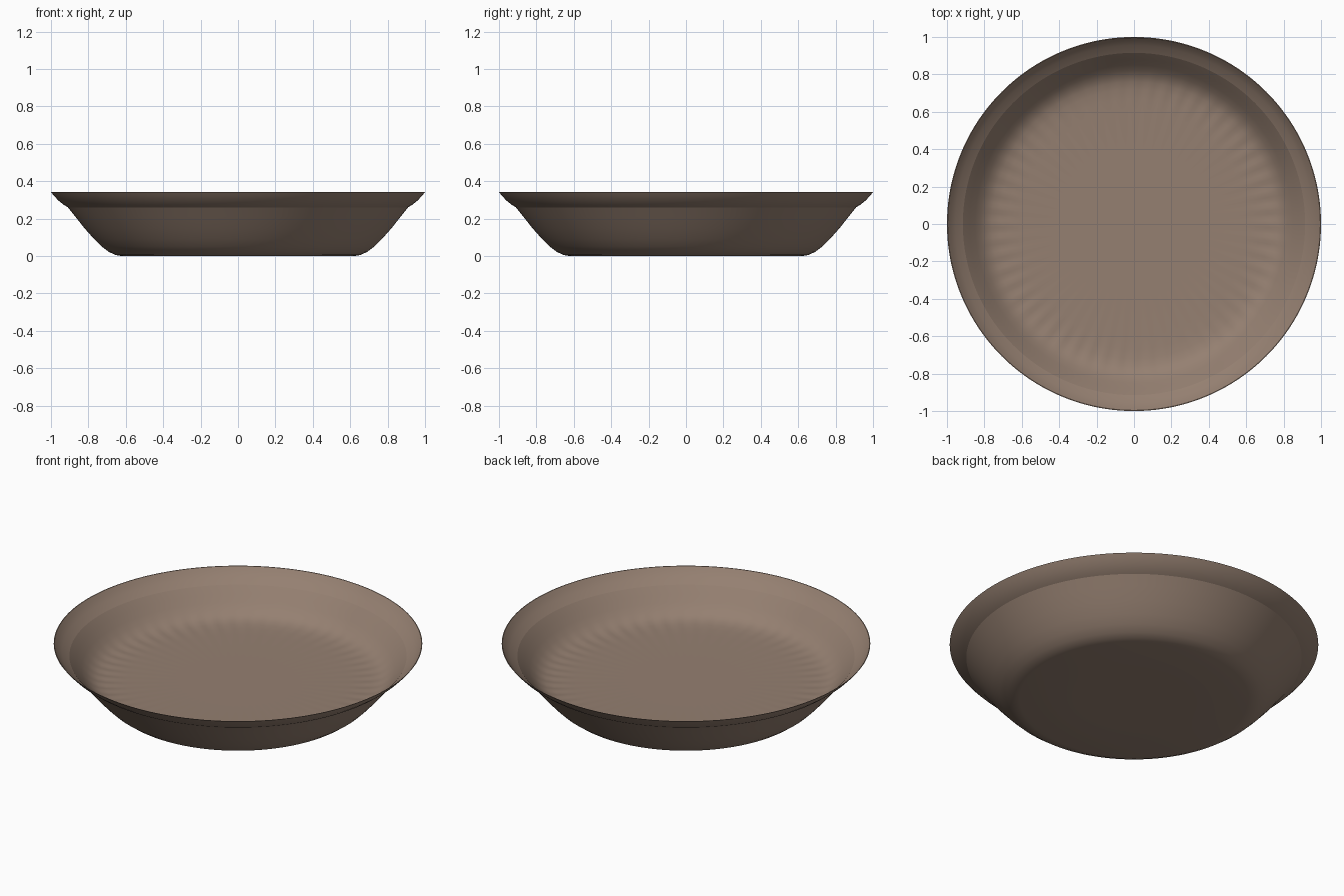
import bpy, bmesh, math

if "Cube" in bpy.data.objects:
    bpy.data.objects.remove(bpy.data.objects["Cube"])

SEGMENTS = 256
FLUTES = 56

# Profiles as (radius, height): outside from foot to lip, inside from lip to floor
outer = [(0.3, 0.0), (0.62, 0.0), (0.655, 0.006), (0.69, 0.022), (0.73, 0.052), (0.77, 0.092),
         (0.82, 0.148), (0.87, 0.211), (0.91, 0.261),
         (0.93, 0.273), (0.96, 0.297), (0.985, 0.323), (1.0, 0.342)]
inner = [(0.996, 0.342), (0.98, 0.322), (0.955, 0.297), (0.915, 0.268),
         (0.88, 0.229), (0.85, 0.193), (0.82, 0.162), (0.79, 0.140),
         (0.76, 0.128), (0.72, 0.121), (0.67, 0.118), (0.60, 0.116), (0.3, 0.115)]
CREASES = (8, len(outer) - 1, len(outer) + 3)  # rings with a hard edge


def flute(r, a):
    # Faint radial ripples where the floor turns up into the wall
    fade = max(0.0, 1 - abs(r - 0.72) / 0.11)
    return 0.0022 * fade * math.cos(FLUTES * a)


def lathe(name, outside, inside):
    bm = bmesh.new()
    rings = []
    for i, (r, z) in enumerate(outside + inside):
        ring = []
        for s in range(SEGMENTS):
            a = 2 * math.pi * s / SEGMENTS
            dz = flute(r, a) if i >= len(outside) else 0
            ring.append(bm.verts.new((r * math.cos(a), r * math.sin(a), z + dz)))
        rings.append(ring)
    for lo, hi in zip(rings, rings[1:]):
        for s in range(SEGMENTS):
            t = (s + 1) % SEGMENTS
            bm.faces.new((lo[s], lo[t], hi[t], hi[s]))
    # Close the foot and the floor
    bm.faces.new(rings[0])
    bm.faces.new(rings[-1])
    bmesh.ops.recalc_face_normals(bm, faces=bm.faces)
    # Hard line where the rim flares out
    for c in CREASES:
        for s in range(SEGMENTS):
            bm.edges.get((rings[c][s], rings[c][(s + 1) % SEGMENTS])).smooth = False
    mesh = bpy.data.meshes.new(name)
    bm.to_mesh(mesh)
    bm.free()
    obj = bpy.data.objects.new(name, mesh)
    bpy.context.collection.objects.link(obj)
    return obj


# Shallow dish with flared rim
dish = lathe("dish", outer, inner)
clay = bpy.data.materials.new("brown_clay")
clay.diffuse_color = (0.30, 0.215, 0.165, 1)
clay.use_nodes = True
clay.node_tree.nodes["Principled BSDF"].inputs["Base Color"].default_value = clay.diffuse_color
dish.data.materials.append(clay)

bpy.context.view_layer.objects.active = dish
dish.select_set(True)
bpy.ops.object.shade_smooth_by_angle(angle=math.radians(30), keep_sharp_edges=True)
